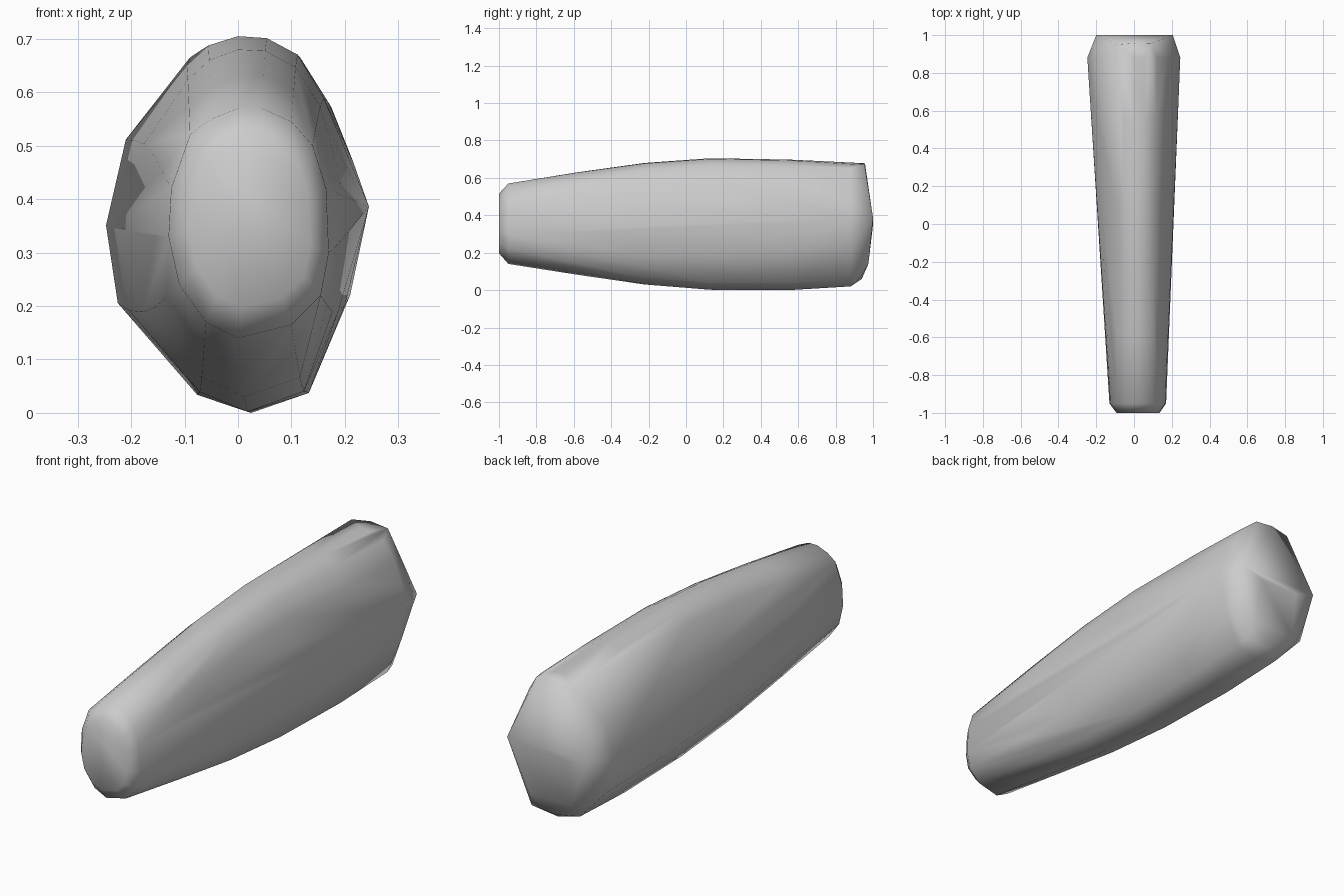
import bpy, bmesh

if "Cube" in bpy.data.objects:
    bpy.data.objects.remove(bpy.data.objects["Cube"])

# Matching cross-sections (x, z) near the narrow front and the wide back
front = [(-.09, .52), (-.05, .55), (0, .57), (.045, .57), (.1, .545), (.14, .5),
         (.165, .42), (.17, .3), (.155, .22), (.1, .165), (0, .14), (-.06, .17),
         (-.11, .24), (-.13, .33), (-.125, .42)]
back = [(-.1, .64), (-.06, .67), (0, .68), (.06, .675), (.12, .65), (.175, .57),
        (.215, .47), (.245, .385), (.21, .22), (.14, .055), (.03, .02), (-.08, .05),
        (-.225, .205), (-.247, .35), (-.21, .51)]

# Body stations: y, underside height, top height
stations = [(-.95, .14, .57), (-.58, .082, .63), (-.22, .03, .68),
            (.13, .002, .705), (.55, 0, .698), (.88, .02, .682)]


def section(t, low, high):
    """Blend the two outlines, then fit the result between two heights."""
    pts = [(a[0] + (b[0] - a[0]) * t, a[1] + (b[1] - a[1]) * t)
           for a, b in zip(front, back)]
    z0 = min(p[1] for p in pts)
    z1 = max(p[1] for p in pts)
    return [(x, low + (z - z0) / (z1 - z0) * (high - low)) for x, z in pts]


points = []
for y, low, high in stations:
    t = (y + .95) / 1.83
    points += [(x, y, z) for x, z in section(t, low, high)]

# Blunt front tip
points += [(.025 + (x - .025) * .76, -1, .36 + (z - .36) * .74) for x, z in front]

# Bevelled rear end meeting in a horizontal ridge
points += [(-.2, 1, .38), (.205, 1, .385), (-.1, 1, .35), (.1, 1, .35),
           (-.09, .95, .665), (0, .957, .678), (.09, .955, .67),
           (-.1, .975, .14), (.11, .975, .14), (0, .94, .06), (.13, .93, .065)]

# Wrap the sections in one convex skin
bm = bmesh.new()
for p in points:
    bm.verts.new(p)
result = bmesh.ops.convex_hull(bm, input=bm.verts)
unused = [v for v in bm.verts if not v.link_faces]
bmesh.ops.delete(bm, geom=unused, context='VERTS')
bmesh.ops.recalc_face_normals(bm, faces=bm.faces)
for f in bm.faces:
    f.smooth = True

mesh = bpy.data.meshes.new("tapered_body")
bm.to_mesh(mesh)
bm.free()
bpy.context.collection.objects.link(bpy.data.objects.new("tapered_body", mesh))
